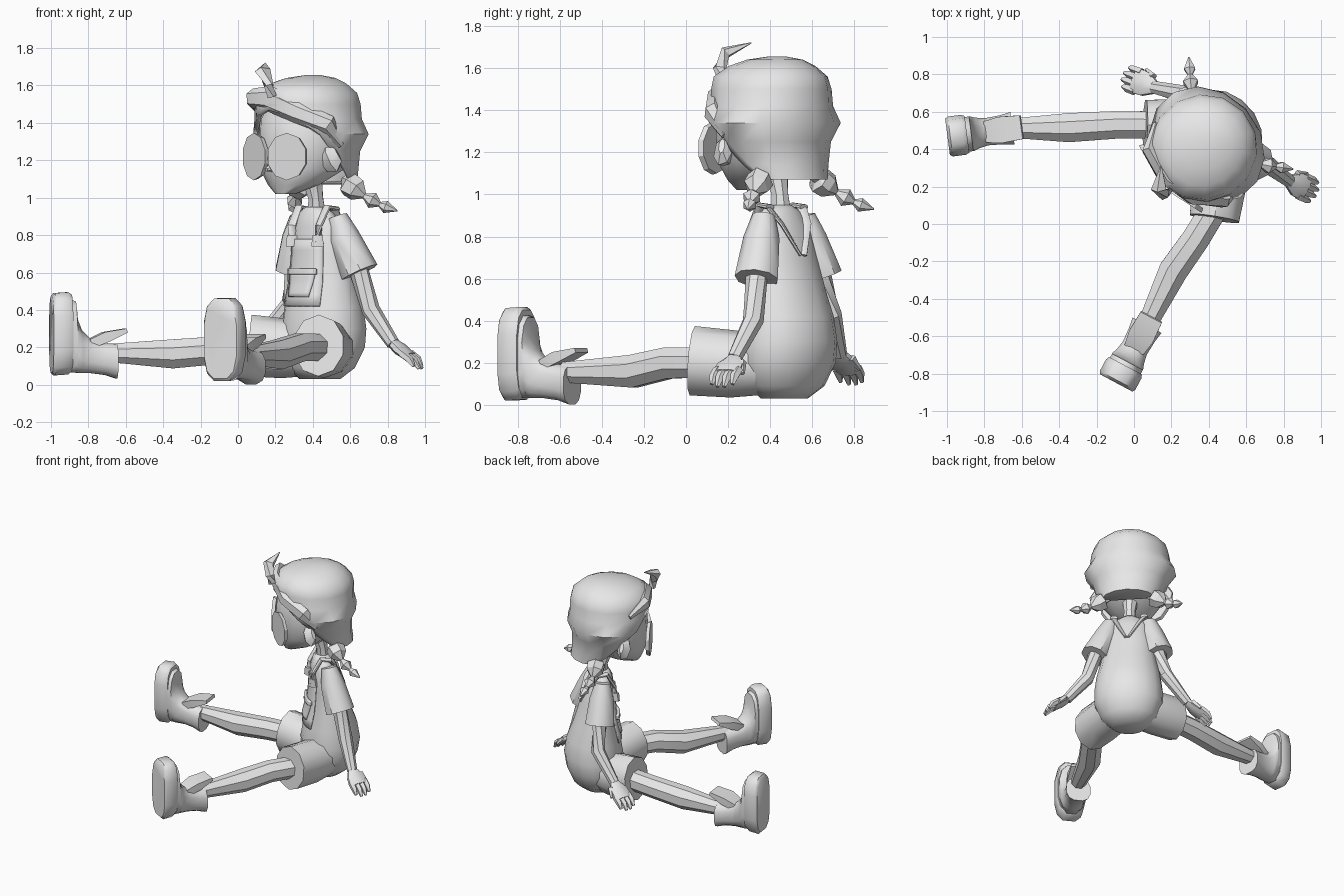
import bpy, bmesh, math
from mathutils import Vector, Matrix

if "Cube" in bpy.data.objects:
    bpy.data.objects.remove(bpy.data.objects["Cube"])

grey = bpy.data.materials.new("plain_grey")
grey.use_nodes = True
grey.diffuse_color = (0.8, 0.8, 0.8, 1)
grey.node_tree.nodes["Principled BSDF"].inputs["Base Color"].default_value = (0.8, 0.8, 0.8, 1)

# Body frame: u = figure's left, v = figure's back
ANGLE = math.radians(-47)
FRAME = Matrix.Translation((0.43, 0.46, 0)) @ Matrix.Rotation(ANGLE, 4, "Z")
UP = Vector((0, 0, 1))


def body(u, v, z):
    return FRAME @ Vector((u, v, z))


def finish(name, bm, angle=40):
    bmesh.ops.recalc_face_normals(bm, faces=bm.faces)
    mesh = bpy.data.meshes.new(name)
    bm.to_mesh(mesh)
    bm.free()
    mesh.materials.append(grey)
    ob = bpy.data.objects.new(name, mesh)
    bpy.context.collection.objects.link(ob)
    bpy.ops.object.select_all(action="DESELECT")
    ob.select_set(True)
    bpy.context.view_layer.objects.active = ob
    bpy.ops.object.shade_smooth_by_angle(angle=math.radians(angle))
    return ob


def loft_mesh(rings):
    bm = bmesh.new()
    rows = [[bm.verts.new(p) for p in ring] for ring in rings]
    n = len(rows[0])
    for a, b in zip(rows, rows[1:]):
        for i in range(n):
            j = (i + 1) % n
            bm.faces.new((a[i], a[j], b[j], b[i]))
    bm.faces.new(rows[0])
    bm.faces.new(rows[-1])
    return bm


def circle(n, square=1.0):
    """Unit ring; a power under one makes it boxier."""
    out = []
    for i in range(n):
        t = math.tau * (i + 0.5) / n
        c, s = math.cos(t), math.sin(t)
        out.append((math.copysign(abs(c) ** square, c), math.copysign(abs(s) ** square, s)))
    return out


def tube(name, pts, radii, n=8, angle=40):
    """Loft along a path; each radius is (sideways, upward)."""
    pts = [Vector(p) for p in pts]
    rings = []
    for i, p in enumerate(pts):
        d = (pts[min(i + 1, len(pts) - 1)] - pts[max(i - 1, 0)]).normalized()
        side = d.cross(UP)
        side = side.normalized() if side.length > 0.05 else Vector((1, 0, 0))
        top = side.cross(d)
        r = radii[i]
        a, b = r if isinstance(r, tuple) else (r, r)
        rings.append([p + side * c * a + top * s * b for c, s in circle(n)])
    return finish(name, loft_mesh(rings), angle)


def stack(rows, n):
    """Horizontal body rings from (z, half width, half depth, v centre)."""
    return loft_mesh([[body(c * a, v + s * b, z) for c, s in circle(n)] for z, a, b, v in rows])


# Torso with shorts seat
TORSO = [(0.03, 0.12, 0.1, 0.01), (0.09, 0.2, 0.165, 0.02), (0.2, 0.25, 0.2, 0.035), (0.3, 0.25, 0.21, 0.04),
         (0.42, 0.235, 0.19, 0.04), (0.55, 0.205, 0.15, 0.03), (0.7, 0.18, 0.12, 0.015),
         (0.85, 0.16, 0.095, -0.005), (0.92, 0.11, 0.07, -0.015), (0.95, 0.06, 0.05, -0.02)]
finish("torso", stack(TORSO, 16), 55)
tube("neck", [body(0, -0.01, 0.88), body(0, -0.02, 1.0), body(0, -0.05, 1.12)], [0.055, 0.042, 0.06])


def skin(u, z, sign, off):
    """Point on the torso front (-1) or back (+1), pushed outward."""
    for a, b in zip(TORSO, TORSO[1:]):
        if a[0] <= z <= b[0]:
            t = (z - a[0]) / (b[0] - a[0])
            w, d, v = [a[k] + (b[k] - a[k]) * t for k in (1, 2, 3)]
            return body(u, v + sign * (d * math.sqrt(max(0, 1 - (u / w) ** 2)) + off), z)


def patch(name, half, z0, z1, sign, off, taper=1.0, n=6):
    """Thin cloth panel that follows the torso."""
    bm = bmesh.new()
    rows = []
    for i in range(n + 1):
        z = z0 + (z1 - z0) * i / n
        w = half * (1 + (taper - 1) * i / n)
        rows.append([bm.verts.new(skin(w * (2 * j / n - 1), z, sign, off)) for j in range(n + 1)])
    for a, b in zip(rows, rows[1:]):
        for j in range(n):
            bm.faces.new((a[j], a[j + 1], b[j + 1], b[j]))
    ob = finish(name, bm)
    mod = ob.modifiers.new("thickness", "SOLIDIFY")
    mod.thickness = off
    mod.offset = 0


# Overalls details
patch("bib", 0.14, 0.42, 0.78, -1, 0.008, 0.85)
patch("pocket", 0.075, 0.47, 0.6, -1, 0.016, 1.3)
patch("pocket_flap", 0.105, 0.59, 0.62, -1, 0.022)
for s, side in ((1, "left"), (-1, "right")):
    tube(side + "_front_strap", [skin(s * 0.1, 0.76, -1, 0.012), skin(s * 0.105, 0.85, -1, 0.018),
         body(s * 0.11, -0.04, 0.95), body(s * 0.11, 0.03, 0.94)], [(0.028, 0.014)] * 4)
    tube(side + "_back_strap", [body(s * 0.11, 0.01, 0.945), skin(s * 0.08, 0.86, 1, 0.006),
         skin(s * 0.01, 0.71, 1, 0.003)], [(0.026, 0.01), (0.026, 0.01), (0.016, 0.008)])
    tube(side + "_buckle", [skin(s * 0.1, 0.74, -1, 0.015), skin(s * 0.1, 0.8, -1, 0.02)],
         [(0.04, 0.022), (0.03, 0.02)], 6)

# Head and ears
HEAD = [(1.02, 0.06, 0.05, -0.24), (1.07, 0.15, 0.13, -0.18), (1.15, 0.23, 0.22, -0.12),
        (1.28, 0.26, 0.27, -0.08), (1.42, 0.26, 0.27, -0.07), (1.56, 0.2, 0.2, -0.06)]
finish("head", stack(HEAD, 14), 50)
tube("nose", [body(0, -0.32, 1.17), body(0, -0.38, 1.15)], [0.035, 0.01], 6)

# Hair cap, cut away below a line sloping from fringe to nape
HAIR = [(1.07, 0.2, 0.16, 0.045), (1.14, 0.245, 0.22, -0.025), (1.25, 0.275, 0.24, -0.045),
        (1.34, 0.335, 0.285, -0.055), (1.42, 0.295, 0.285, -0.075), (1.5, 0.285, 0.29, -0.08),
        (1.56, 0.265, 0.28, -0.085), (1.61, 0.2, 0.215, -0.075), (1.64, 0.13, 0.14, -0.055),
        (1.655, 0.04, 0.05, -0.04)]
bm = stack(HAIR, 14)
back = FRAME.to_3x3() @ Vector((0, 1, 0))
bmesh.ops.bisect_plane(bm, geom=bm.verts[:] + bm.edges[:] + bm.faces[:], dist=1e-5,
                       plane_co=body(0, 0, 1.12), plane_no=back * 0.95 + UP, clear_inner=True)
hair = finish("hair", bm, 55)
mod = hair.modifiers.new("thickness", "SOLIDIFY")
mod.thickness = 0.025

# Fringe and cowlick
tube("fringe_sweep", [body(-0.27, -0.18, 1.46), body(-0.19, -0.3, 1.53), body(-0.02, -0.34, 1.53),
     body(0.15, -0.3, 1.46), body(0.275, -0.19, 1.39), body(0.285, -0.1, 1.28)],
     [(0.015, 0.02), (0.04, 0.055), (0.04, 0.07), (0.045, 0.06), (0.045, 0.055), (0.015, 0.02)], 6)
tube("cowlick", [(0.18, 0.17, 1.54), (0.165, 0.16, 1.6), (0.135, 0.19, 1.675), (0.145, 0.31, 1.72)],
     [(0.02, 0.03), (0.035, 0.025), (0.045, 0.03), (0.003, 0.003)], 5, 25)

for s, side in ((1, "left"), (-1, "right")):
    tube(side + "_ear", [body(s * 0.21, -0.15, 1.19), body(s * 0.255, -0.14, 1.21),
         body(s * 0.285, -0.12, 1.23)], [(0.03, 0.06), (0.05, 0.08), (0.015, 0.04)], 7)
    # Round spectacles
    bm = bmesh.new()
    bmesh.ops.create_cone(bm, cap_ends=True, segments=10, radius1=0.12, radius2=0.127, depth=0.025)
    turn = Matrix.Rotation(math.radians(14 * s), 4, "Z") @ Matrix.Rotation(math.radians(90), 4, "X")
    bm.transform(FRAME @ Matrix.Translation((s * 0.126, -0.34, 1.22)) @ turn)
    finish(side + "_lens", bm, 30)
    # Braids: a thin tie, then gem-shaped bunches
    path = [body(s * 0.13, 0.06, 1.08), body(s * 0.165, 0.05, 1.09), body(s * 0.19, 0.05, 1.07),
            body(s * 0.235, 0.065, 1.04), body(s * 0.27, 0.085, 1.01), body(s * 0.305, 0.11, 0.985),
            body(s * 0.335, 0.135, 0.965), body(s * 0.36, 0.155, 0.95), body(s * 0.41, 0.195, 0.93)]
    tube(side + "_braid", path, [0.015, 0.035, 0.068, 0.062, 0.016, 0.045, 0.014, 0.034, 0.003], 6, 25)
tube("spectacle_bridge", [body(-0.03, -0.355, 1.21), body(0.03, -0.355, 1.21)], [0.01, 0.01], 4)

# Arms: sleeve, forearm, palm and fingers
ARMS = {"left": [(0.53, 0.37, 0.87), (0.65, 0.335, 0.6), (0.71, 0.32, 0.4), (0.83, 0.23, 0.22), (0.92, 0.19, 0.15)],
        "right": [(0.33, 0.56, 0.87), (0.3, 0.64, 0.61), (0.28, 0.69, 0.43), (0.11, 0.73, 0.24), (0.0, 0.77, 0.16)]}
for side, points in ARMS.items():
    shoulder, cuff, elbow, wrist, palm = [Vector(p) for p in points]
    tube(side + "_sleeve", [shoulder + UP * 0.03, shoulder.lerp(cuff, 0.3), cuff],
         [(0.055, 0.055), (0.088, 0.085), (0.105, 0.105)], 9)
    tube(side + "_arm", [cuff.lerp(shoulder, 0.3), cuff, elbow, wrist], [0.052, 0.052, 0.05, 0.036])
    tube(side + "_palm", [wrist, wrist.lerp(palm, 0.45), palm],
         [(0.038, 0.03), (0.07, 0.034), (0.075, 0.025)], 8)
    out = (palm - wrist).normalized()
    across = out.cross(UP).normalized()
    for k in range(4):
        start = palm + across * (k - 1.5) * 0.036 - out * 0.03
        reach = 0.085 + 0.02 * (k in (1, 2))
        tube(f"{side}_finger_{k + 1}", [start, start + out * reach * 0.65, start + out * reach - UP * 0.02],
             [0.023, 0.022, 0.01], 5)
    inner = 1 if side == "right" else -1
    base = wrist + out * 0.03 + across * inner * 0.05
    tube(side + "_thumb", [base, base + out * 0.06 + across * inner * 0.025 - UP * 0.02], [0.022, 0.01], 5)

# Legs: shorts leg, bare leg and boot
LEGS = {"right": ([(0.42, 0.5, 0.19), (0.24, 0.525, 0.195), (0.06, 0.53, 0.21)],
                  [(0.14, 0.53, 0.2), (-0.1, 0.53, 0.185), (-0.35, 0.515, 0.165), (-0.7, 0.512, 0.17)],
                  (-0.66, 0.51, 0.03), (-0.99, -0.13, 0)),
        "left": ([(0.48, 0.4, 0.19), (0.46, 0.22, 0.195), (0.43, 0.03, 0.21)],
                 [(0.44, 0.1, 0.2), (0.33, -0.08, 0.2), (0.21, -0.25, 0.16), (0.05, -0.58, 0.155)],
                 (0.065, -0.55, 0.0), (-0.47, -0.88, 0))}
# Boot section: distance along leg, low, high, half width
BOOT = [(-0.01, 0.0, 0.19, 0.09), (0.05, 0.02, 0.195, 0.08), (0.13, 0.03, 0.215, 0.075),
        (0.18, 0.03, 0.265, 0.085), (0.205, 0.03, 0.33, 0.095), (0.212, 0.03, 0.42, 0.095), (0.3, 0.03, 0.455, 0.1)]
SOLE = [(0.235, 0.04, 0.455, 0.102), (0.255, 0.02, 0.47, 0.11), (0.325, 0.015, 0.465, 0.11), (0.34, 0.03, 0.445, 0.1)]
for side, (shorts, leg, origin, way) in LEGS.items():
    tube(side + "_shorts_leg", shorts, [(0.15, 0.14), (0.15, 0.16), (0.14, 0.165)], 10)
    tube(side + "_leg", leg, [0.078, 0.08, 0.084, 0.052], 8)
    o, d = Vector(origin), Vector(way).normalized()
    w = d.cross(UP)
    for name, rows, square in (("_boot", BOOT, 0.75), ("_sole", SOLE, 0.65)):
        rings = [[o + d * s + w * c * h + UP * ((lo + hi) / 2 + t * (hi - lo) / 2)
                  for c, t in circle(12, square)] for s, lo, hi, h in rows]
        finish(side + name, loft_mesh(rings), 45)
    tube(side + "_boot_tongue", [o + d * 0.13 + UP * 0.19, o + d * 0.05 + UP * 0.225, o - d * 0.06 + UP * 0.26],
         [(0.08, 0.035), (0.1, 0.04), (0.09, 0.016)], 4, 30)
